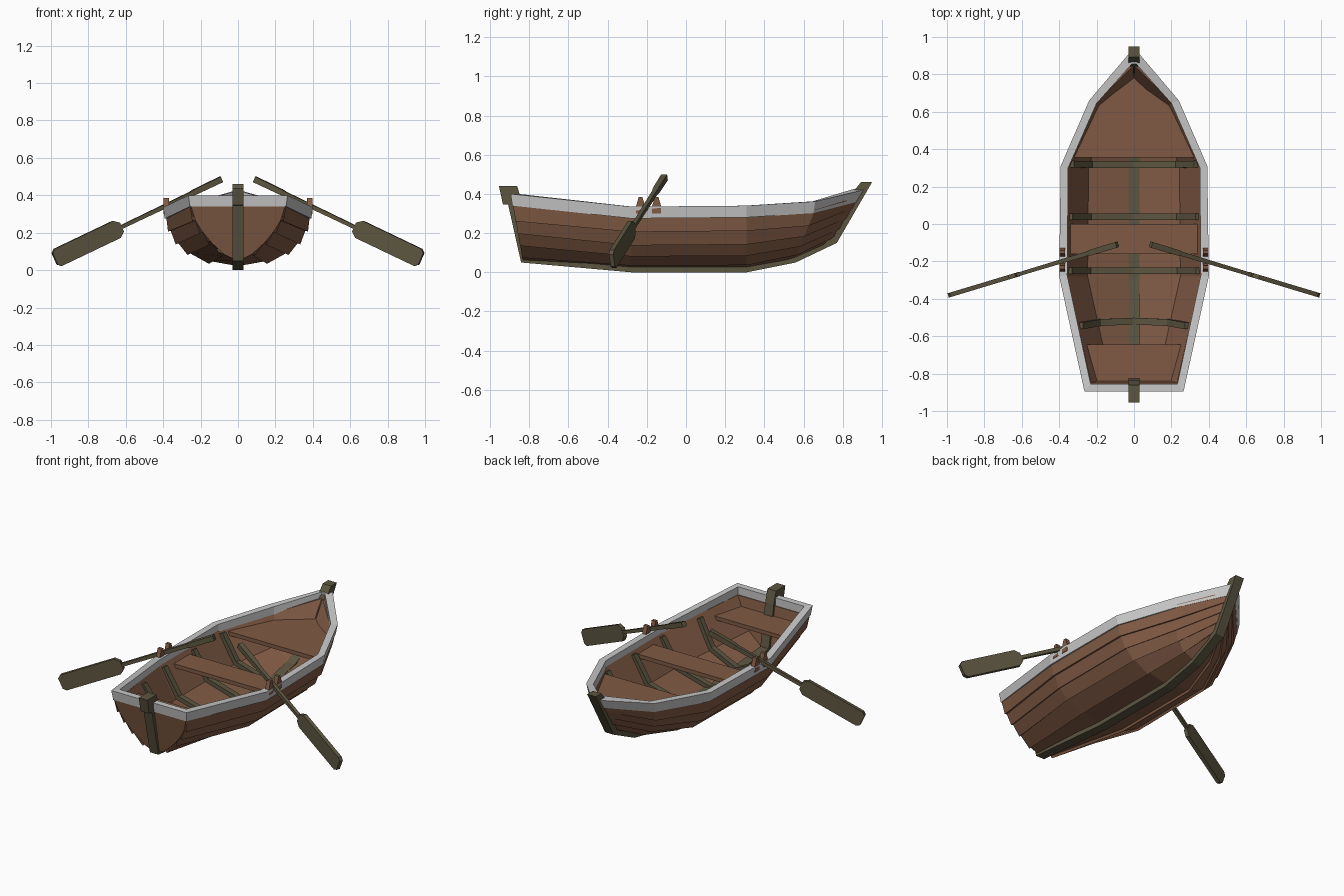
import bpy, bmesh
from mathutils import Vector as V

if "Cube" in bpy.data.objects:
    bpy.data.objects.remove(bpy.data.objects["Cube"])


def material(name, rgb):
    m = bpy.data.materials.new(name)
    m.diffuse_color = (*rgb, 1)
    m.use_nodes = True
    m.node_tree.nodes["Principled BSDF"].inputs["Base Color"].default_value = m.diffuse_color
    return m


BROWN = material("brown wood", (0.216, 0.102, 0.058))
OLIVE = material("olive wood", (0.107, 0.091, 0.051))
GREY = material("grey paint", (0.58, 0.58, 0.58))


def loft(name, rings, mat, cap=True, cyclic=False):
    """Join equal closed rings of points into a skin."""
    bm = bmesh.new()
    vs = [[bm.verts.new(p) for p in r] for r in rings]
    n = len(rings[0])
    pairs = list(zip(vs, vs[1:])) + ([(vs[-1], vs[0])] if cyclic else [])
    for a, b in pairs:
        for i in range(n):
            j = (i + 1) % n
            bm.faces.new((a[i], a[j], b[j], b[i]))
    if cap and not cyclic:
        bm.faces.new(vs[0])
        bm.faces.new(vs[-1])
    bmesh.ops.recalc_face_normals(bm, faces=bm.faces)
    me = bpy.data.meshes.new(name)
    bm.to_mesh(me)
    bm.free()
    me.materials.append(mat)
    ob = bpy.data.objects.new(name, me)
    bpy.context.collection.objects.link(ob)
    return ob


def flip(p):
    return V((-p[0], p[1], p[2]))


def mirrored(half):
    """Half outline followed by its mirror image in reverse."""
    return [V(p) for p in half] + [flip(p) for p in reversed(half)]


# Hull sections from gunwale to keel: (top y, bottom y, [(x, z)...])
SECTIONS = [
    (-0.885, -0.83, [(.255, .35), (.228, .265), (.19, .205), (.14, .145), (.075, .085), (.004, .05)]),
    (-0.28, -0.28, [(.385, .30), (.36, .21), (.32, .145), (.26, .092), (.15, .048), (.004, .022)]),
    (0.31, 0.31, [(.378, .30), (.355, .215), (.315, .15), (.255, .095), (.15, .05), (.004, .022)]),
    (0.66, 0.55, [(.228, .32), (.21, .24), (.185, .19), (.148, .14), (.09, .10), (.004, .065)]),
    (0.895, 0.765, [(.016, .39), (.014, .33), (.012, .28), (.01, .23), (.008, .19), (.004, .16)]),
]


def outer(s):
    y0, y1, pts = s
    top, low = pts[0][1], pts[-1][1]
    return [V((x, y1 + (y0 - y1) * (z - low) / (top - low), z)) for x, z in pts]


def lapped(k):
    """Section with each plank's lower edge standing proud of the next."""
    p = outer(SECTIONS[k])
    lap = 0.005 if k == 4 else 0.015
    out = [p[0]]
    for a, b in zip(p, p[1:5]):
        d = b - a
        out += [b + V((-d.z, 0, d.x)).normalized() * lap, b]
    return out + [p[5]]


def inner(k):
    dy = (0.03, 0, 0, -0.01, -0.05)[k]
    p = outer(SECTIONS[k])
    return [V((max(p[i].x - dx, 0.003), p[i].y + dy, p[i].z + dz))
            for i, dx, dz in ((0, .026, 0), (3, .012, .018), (5, 0, .02))]


# Planked hull
rings = []
for k in range(5):
    rings.append(mirrored(lapped(k)) + list(reversed(mirrored(inner(k)))))
loft("planked_hull", rings, BROWN, cap=False)

# Transom board
edge = mirrored(outer(SECTIONS[0]))
loft("transom", [edge, [p + V((0, .035, 0)) for p in edge]], BROWN)

# Gunwale: outer (x, y), inner (x, y), top z
RIM = [(.015, .925, .012, .855, .425), (.24, .66, .20, .645, .362),
       (.392, .31, .352, .30, .34), (.40, -.28, .357, -.275, .335),
       (.265, -.895, .232, -.855, .40)]
side = []
for i, (ox, oy, ix, iy, z) in enumerate(RIM):
    dy = (-.03, -.01, 0, 0, .008)[i]
    side.append([V((ox, oy, z)), V((ix, iy, z)), V((ix, iy, z - .06)),
                 V((ox - .008, oy + dy, z - .06))])
loft("gunwale", side + [[flip(p) for p in r] for r in reversed(side)], GREY, cyclic=True)

# Keel with stem and stern post: outer (y, z), inner (y, z)
KEEL = [(-.955, .44, -.862, .44), (-.935, .347, -.838, .36), (-.908, .345, -.835, .34),
        (-.842, .05, -.79, .10), (-.28, 0, -.28, .054), (.31, 0, .31, .054),
        (.56, .05, .53, .10), (.77, .15, .70, .18), (.84, .27, .795, .27),
        (.92, .408, .852, .408), (.95, .46, .893, .46)]
W = 0.03
loft("keel_and_posts", [[V((-W, a, b)), V((W, a, b)), V((W, c, d)), V((-W, c, d))]
                        for a, b, c, d in KEEL], OLIVE)

# Ribs lying on the inside of the hull
for n, (k, t) in enumerate(((0, .54), (1, .05), (1, .54), (2, .03))):
    line = [a.lerp(b, t) for a, b in zip(inner(k), inner(k + 1))]
    line[0].z -= 0.02
    line = mirrored(line)
    ring_list = []
    for p in line:
        q = p + (V((0, p.y, .40)) - p).normalized() * 0.028
        h = V((0, .018, 0))
        ring_list.append([p - h, p + h, q + h, q - h])
    loft(f"rib_{n + 1}", ring_list, OLIVE)


# Benches and bow deck
def board(name, half, z0, z1):
    loft(name, [[V((p.x, p.y, z)) for p in mirrored([(x, y, 0) for x, y in half])]
                for z in (z0, z1)], BROWN)


board("stern_bench", [(.225, -.86), (.272, -.645)], .265, .29)
board("middle_bench", [(.352, -.16), (.352, 0)], .245, .27)
board("bow_deck", [(.342, .355), (.205, .645), (.02, .80)], .26, .285)

# Oars and their locks
grip, tip = V((.09, -.11, .485)), V((.98, -.378, .06))
along = (tip - grip).normalized()
wide = (V((0, 0, 1)) - along * along.z).normalized()
thick = along.cross(wide)
neck = grip.lerp(tip, .60)
length = (tip - neck).length


def square(c, r):
    return [c + wide * a * r + thick * b * r for a, b in ((1, 1), (1, -1), (-1, -1), (-1, 1))]


shaft = [square(grip, .016), square(grip.lerp(tip, .16), .015),
         square(grip.lerp(tip, .18), .012), square(grip.lerp(tip, .63), .010)]
half_blade = [(0, .026), (.03, .05), (length - .02, .05), (length, .034)]
outline = half_blade + [(u, -w) for u, w in reversed(half_blade)]
blade = [[neck + along * u + wide * w + thick * t for u, w in outline] for t in (-.012, .012)]

for label, f in (("right", V), ("left", flip)):
    loft(f"{label}_oar_shaft", [[f(p) for p in r] for r in shaft], OLIVE)
    loft(f"{label}_oar_blade", [[f(p) for p in r] for r in blade], OLIVE)
    for n, y in enumerate((-.232, -.15)):
        lock = [[f((x, y + s * h, z)) for x, s in ((.37, -1), (.37, 1), (.397, 1), (.397, -1))]
                for z, h in ((.30, .023), (.338, .023), (.385, .009))]
        loft(f"{label}_oarlock_{n + 1}", lock, BROWN)
